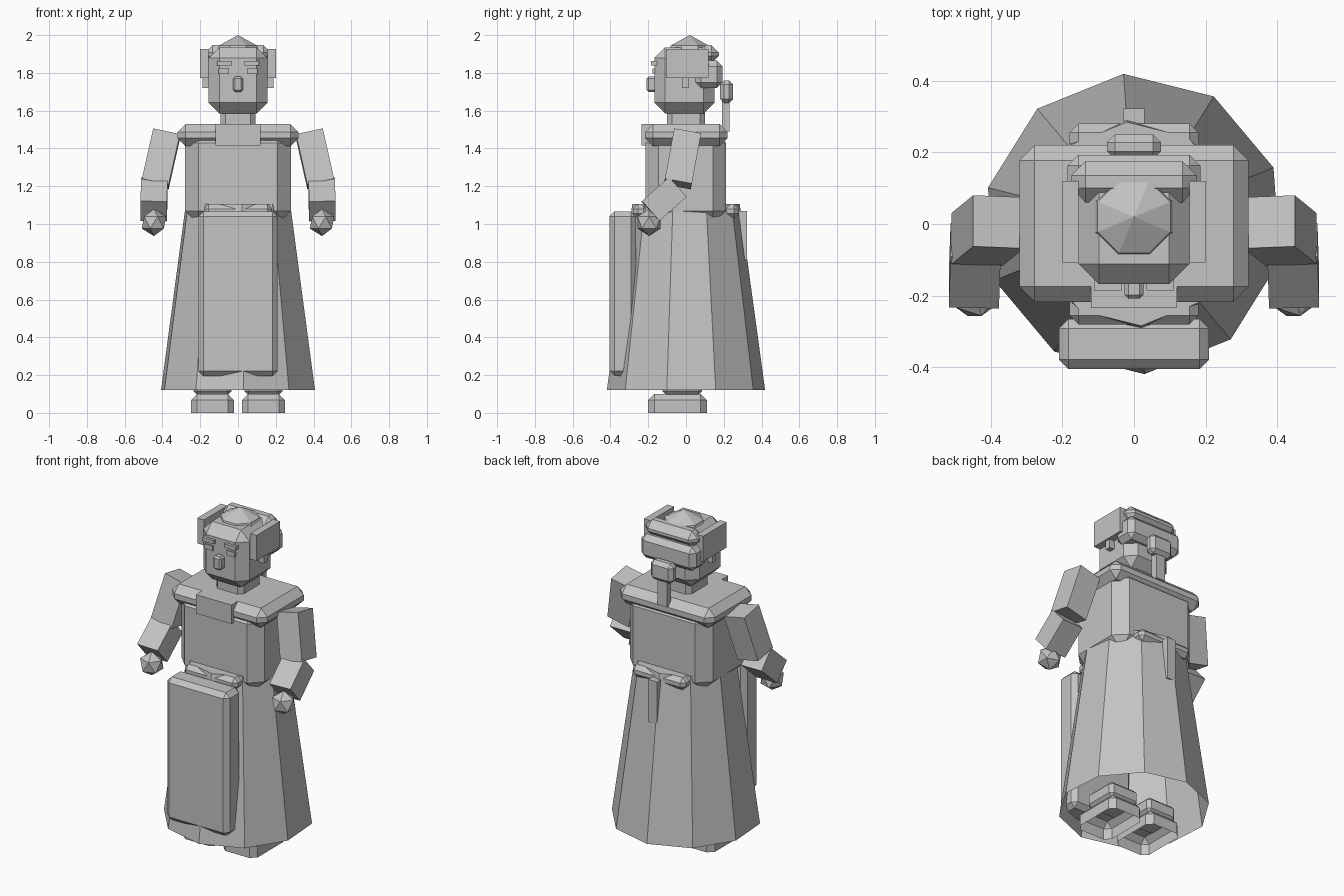
import bpy, bmesh, math
from mathutils import Vector, Matrix

if "Cube" in bpy.data.objects:
    bpy.data.objects.remove(bpy.data.objects["Cube"], do_unlink=True)

grey = bpy.data.materials.new("plain grey")
grey.use_nodes = True
grey.diffuse_color = (0.55, 0.55, 0.55, 1)
grey.node_tree.nodes["Principled BSDF"].inputs["Base Color"].default_value = grey.diffuse_color


def finish(name, bm):
    mesh = bpy.data.meshes.new(name)
    bm.to_mesh(mesh)
    bm.free()
    mesh.materials.append(grey)
    obj = bpy.data.objects.new(name, mesh)
    bpy.context.collection.objects.link(obj)
    return obj


def box_mesh(size, bevel=0):
    bm = bmesh.new()
    bmesh.ops.create_cube(bm, size=1)
    bmesh.ops.scale(bm, vec=size, verts=bm.verts)
    if bevel:
        bmesh.ops.bevel(bm, geom=bm.edges[:], offset=bevel, segments=1,
                        affect='EDGES', clamp_overlap=True)
    return bm


def box(name, x, y, z, bevel=0, ground_cut=False):
    """Chamfered block spanning the given x, y and z ranges."""
    spans = (x, y, z)
    bm = box_mesh([b - a for a, b in spans], bevel)
    bmesh.ops.translate(bm, vec=[(a + b) / 2 for a, b in spans], verts=bm.verts)
    if ground_cut:
        bmesh.ops.bisect_plane(bm, geom=bm.verts[:] + bm.edges[:] + bm.faces[:],
                               plane_co=(0, 0, 0), plane_no=(0, 0, 1), clear_inner=True)
    return finish(name, bm)


def pair(name, x, y, z, bevel=0, ground_cut=False):
    box("left_" + name, x, y, z, bevel, ground_cut)
    box("right_" + name, (-x[1], -x[0]), y, z, bevel, ground_cut)


def limb(name, start, end, width):
    """Square block running from start to end."""
    start, end = Vector(start), Vector(end)
    axis = (end - start).normalized()
    side = (Vector((1, 0, 0)) - axis * axis.x).normalized()
    turn = Matrix((side, axis.cross(side), axis)).transposed().to_4x4()
    bm = box_mesh((width, width, (end - start).length))
    bm.transform(Matrix.Translation((start + end) / 2) @ turn)
    return finish(name, bm)


# Flared ten-sided robe skirt, open at the hem
bm = bmesh.new()
rings = []
for radius, height in ((0.42, 0.12), (0.285, 1.105)):
    rings.append([bm.verts.new((radius * math.cos(a), radius * math.sin(a), height))
                  for a in (math.radians(22 + 36 * i) for i in range(10))])
hem, waist = rings
for i in range(10):
    j = (i + 1) % 10
    bm.faces.new((hem[i], hem[j], waist[j], waist[i]))
bm.faces.new(waist)
finish("robe_skirt", bm)

# Feet and ankles
pair("foot", (0.02, 0.25), (-0.2, 0.11), (-0.1, 0.1), 0.033, True)
pair("ankle", (0.035, 0.235), (-0.125, 0.085), (0.095, 0.19), 0.02)

# Body, belt and hanging pieces
box("torso", (-0.28, 0.28), (-0.215, 0.212), (1.0, 1.5), 0.07)
box("belt", (-0.18, 0.18), (-0.28, 0.28), (1.03, 1.105), 0.025)
box("back_strap", (-0.03, 0.03), (0.25, 0.322), (0.81, 1.07))
box("front_panel", (-0.21, 0.21), (-0.405, -0.265), (0.195, 1.067), 0.027)
box("shoulder_collar", (-0.32, 0.32), (-0.217, 0.22), (1.412, 1.53), 0.043)
box("collar_plate", (-0.12, 0.12), (-0.235, -0.15), (1.415, 1.53))

# Arms and hands
for label, s in (("left", 1), ("right", -1)):
    limb(label + "_upper_arm", (s * 0.378, 0.006, 1.478), (s * 0.438, -0.043, 1.212), 0.145)
    limb(label + "_forearm", (s * 0.442, -0.045, 1.195), (s * 0.447, -0.188, 1.068), 0.14)
    bm = bmesh.new()
    bmesh.ops.create_icosphere(bm, subdivisions=1, radius=0.072)
    bmesh.ops.translate(bm, vec=(s * 0.445, -0.195, 1.008), verts=bm.verts)
    finish(label + "_hand", bm)

# Neck and head
box("neck", (-0.092, 0.092), (-0.1, 0.1), (1.47, 1.63), 0.025)
box("head", (-0.155, 0.155), (-0.168, 0.15), (1.585, 1.935), 0.057)
box("nose", (-0.026, 0.026), (-0.208, -0.15), (1.7, 1.78), 0.01)
pair("eye", (0.048, 0.102), (-0.177, -0.15), (1.793, 1.822))
pair("eyebrow", (0.035, 0.112), (-0.185, -0.15), (1.84, 1.862))
pair("ear", (0.13, 0.188), (-0.02, 0.015), (1.72, 1.8))

# Hair: crown dome, side blocks, back blocks and tied tail
bm = bmesh.new()
bmesh.ops.create_uvsphere(bm, u_segments=8, v_segments=4, radius=1)
bm.transform(Matrix.Translation((0, 0.02, 1.81)) @ Matrix.Rotation(math.pi / 8, 4, 'Z')
             @ Matrix.Diagonal((0.155, 0.155, 0.19, 1)))
finish("hair_crown", bm)
pair("side_hair", (0.155, 0.2), (-0.107, 0.12), (1.772, 1.927))
box("upper_back_hair", (-0.175, 0.175), (0.06, 0.175), (1.85, 1.947), 0.04)
box("lower_back_hair", (-0.185, 0.185), (0.05, 0.193), (1.72, 1.865), 0.03)
box("hair_knot", (-0.075, 0.075), (0.18, 0.25), (1.64, 1.76), 0.022)
box("hair_tail", (-0.032, 0.032), (0.19, 0.23), (1.49, 1.66))
